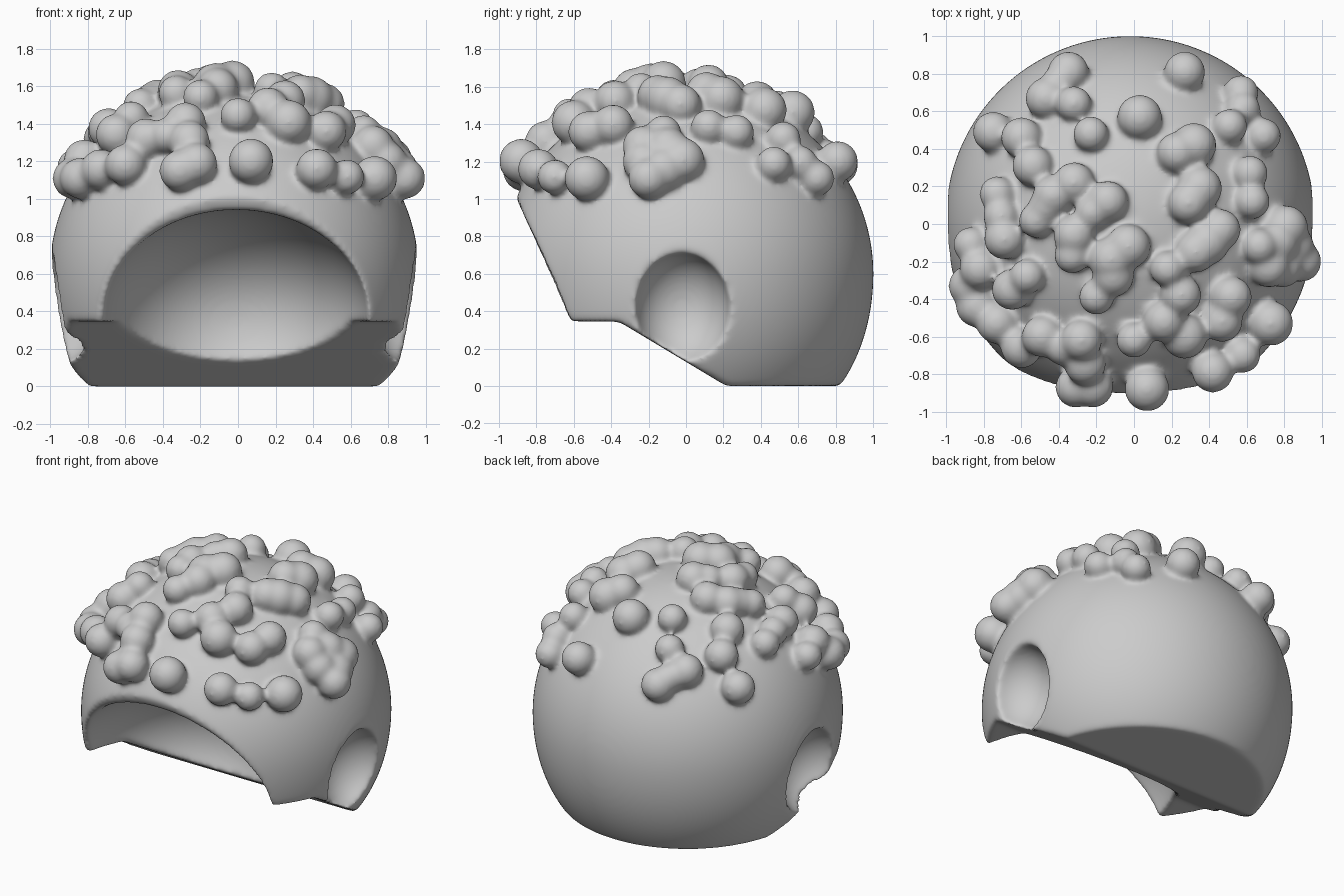
import bpy, bmesh, math
from mathutils import Matrix, Vector

if "Cube" in bpy.data.objects:
    bpy.data.objects.remove(bpy.data.objects["Cube"])

CX, CY, CZ, R = -0.02, 0.02, 0.60, 0.985   # skull sphere


def finish(name, bm):
    me = bpy.data.meshes.new(name)
    bmesh.ops.recalc_face_normals(bm, faces=bm.faces)
    bm.to_mesh(me)
    bm.free()
    ob = bpy.data.objects.new(name, me)
    bpy.context.collection.objects.link(ob)
    return ob


def add_ball(bm, centre, radii, sub):
    mat = Matrix.Translation(centre) @ Matrix.Diagonal((*radii, 1))
    bmesh.ops.create_icosphere(bm, subdivisions=sub, radius=1, matrix=mat)


def ball(name, centre, radii, sub=5):
    bm = bmesh.new()
    add_ball(bm, centre, radii, sub)
    return finish(name, bm)


def apply_all(ob):
    bpy.ops.object.select_all(action='DESELECT')
    bpy.context.view_layer.objects.active = ob
    ob.select_set(True)
    for m in list(ob.modifiers):
        bpy.ops.object.modifier_apply(modifier=m.name)


# Skull-shaped cap, slightly fuller toward the base and the front
cap = ball("curly_hair_cap", (CX, CY, CZ), (R, R - 0.003, R - 0.005), 6)
for v in cap.data.vertices:
    t = max(0.0, (CZ - v.co.z) / CZ)
    grow = 1 + 0.035 * t * t
    v.co.x = CX + (v.co.x - CX) * grow
    v.co.y = CY + (v.co.y - CY) * grow * (1.04 if v.co.y < CY else 1)

# Cutter for the flat base, sloped jaw line and slanted front
profile = [(1.5, 0), (0.215, 0), (-0.36, 0.345), (-0.62, 0.345),
           (-1.16, 1.585), (-1.8, 1.585), (-1.8, -1), (1.5, -1)]
bm = bmesh.new()
face = bm.faces.new([bm.verts.new((-1.5, y, z)) for y, z in profile])
ext = bmesh.ops.extrude_face_region(bm, geom=[face])
bmesh.ops.translate(bm, vec=(3, 0, 0),
                    verts=[g for g in ext["geom"] if isinstance(g, bmesh.types.BMVert)])
cutters = [finish("jaw_cutter", bm)]

# Cutters for the face hollow and the two ear hollows
cutters.append(ball("face_cutter", (-0.01, -0.80, 0.345), (0.717, 0.832, 0.598)))
for s in (-1, 1):
    cutters.append(ball("ear_cutter", (CX + s * 0.98, -0.02, 0.41), (0.26, 0.255, 0.30)))

for c in cutters:
    c.hide_render = True
    mod = cap.modifiers.new("cut", 'BOOLEAN')
    mod.operation = 'DIFFERENCE'
    mod.solver = 'EXACT'
    mod.object = c
apply_all(cap)
for c in cutters:
    bpy.data.objects.remove(c)

# Curls: plan positions grouped by radius, height follows the skull
small = [(-.23, .48), (.57, .70), (.51, .52), (.69, .47), (-.32, .64), (-.40, .75),
         (.62, .27), (.63, .12), (-.52, .02), (-.73, .16), (-.87, -.11), (-.33, -.17),
         (-.20, -.39), (-.57, -.28), (0, -.62), (.58, -.70), (.67, -.12), (.18, -.24),
         (-.22, .06), (-.38, -.66), (-.71, .04), (-.47, .09), (.58, .61)]
medium = [(-.35, .81), (.27, .81), (-.47, .67), (-.75, .49), (-.60, .46), (-.54, .31),
          (-.32, .22), (-.43, .15), (-.14, .12), (-.32, -.06), (-.69, -.08), (-.82, -.24),
          (-.88, -.33), (-.84, -.44), (-.65, -.35), (-.73, -.53), (-.60, -.66),
          (-.49, -.60), (-.28, -.62), (-.26, -.75), (-.31, -.87), (-.22, -.87),
          (.42, -.79), (.46, -.03), (.33, -.15), (.79, -.23), (.89, -.20), (.72, -.23),
          (.25, -.38), (.16, -.52), (.52, -.39), (.47, -.52), (-.11, -.28), (.23, .38),
          (.29, .11)]
large = [(.03, .57), (.32, .42), (.35, .19), (-.03, -.12), (-.12, -.19), (.07, -.88),
         (.73, -.53), (.81, -.02), (.39, -.10), (.27, -.60), (.84, -.12), (.76, -.10)]
bm = bmesh.new()
for radius, spots in ((0.097, small), (0.112, medium), (0.122, large)):
    for x, y in spots:
        h2 = 1.07 + 0.09 * y * y - (x - CX) ** 2 - (y + 0.01) ** 2
        z = max(CZ - 0.01 + math.sqrt(max(h2, 0)), 1.11)
        add_ball(bm, Vector((x, y, z)), (radius,) * 3, 3)
curls = finish("curls", bm)

# Fuse curls and cap into one soft skin
bpy.ops.object.select_all(action='DESELECT')
curls.select_set(True)
cap.select_set(True)
bpy.context.view_layer.objects.active = cap
bpy.ops.object.join()
remesh = cap.modifiers.new("fuse", 'REMESH')
remesh.mode = 'VOXEL'
remesh.voxel_size = 0.015
soft = cap.modifiers.new("soften", 'SMOOTH')
soft.factor = 0.5
soft.iterations = 20
apply_all(cap)
bpy.ops.object.shade_smooth()
